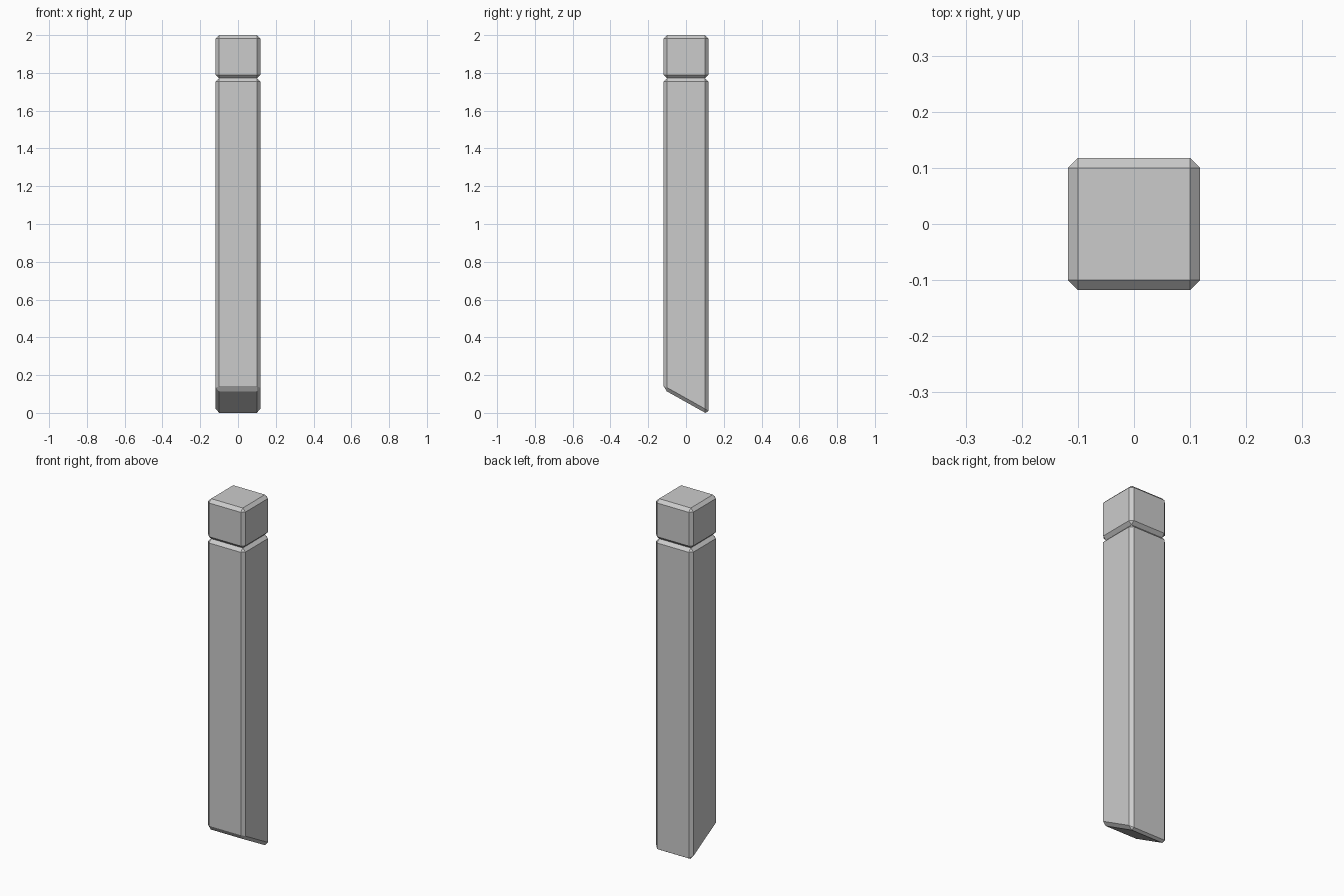
import bpy, bmesh

if "Cube" in bpy.data.objects:
    bpy.data.objects.remove(bpy.data.objects["Cube"])

R = 0.118      # half width of the post
C = 0.018      # chamfer size
SEAM = 1.772   # joint between shaft and cap


def post_part(name, top, front_bottom, back_bottom):
    """Square block with an optionally slanted underside and chamfered edges."""
    bm = bmesh.new()
    bmesh.ops.create_cube(bm, size=2 * R)
    for v in bm.verts:
        if v.co.z > 0:
            v.co.z = top
        else:
            v.co.z = front_bottom if v.co.y < 0 else back_bottom
    bmesh.ops.bevel(bm, geom=bm.edges[:], offset=C, offset_type='OFFSET',
                    segments=1, profile=0.5, affect='EDGES')
    bmesh.ops.recalc_face_normals(bm, faces=bm.faces[:])
    me = bpy.data.meshes.new(name)
    bm.to_mesh(me)
    bm.free()
    ob = bpy.data.objects.new(name, me)
    bpy.context.collection.objects.link(ob)
    return ob


# Long shaft with the slanted foot
shaft = post_part("post_shaft", SEAM, 0.122, -0.010)
low = min(v.co.z for v in shaft.data.vertices)
for v in shaft.data.vertices:
    if v.co.z < 0.5:
        v.co.z -= low

# Cap block above the groove
post_part("post_cap", 2.0, SEAM, SEAM)
